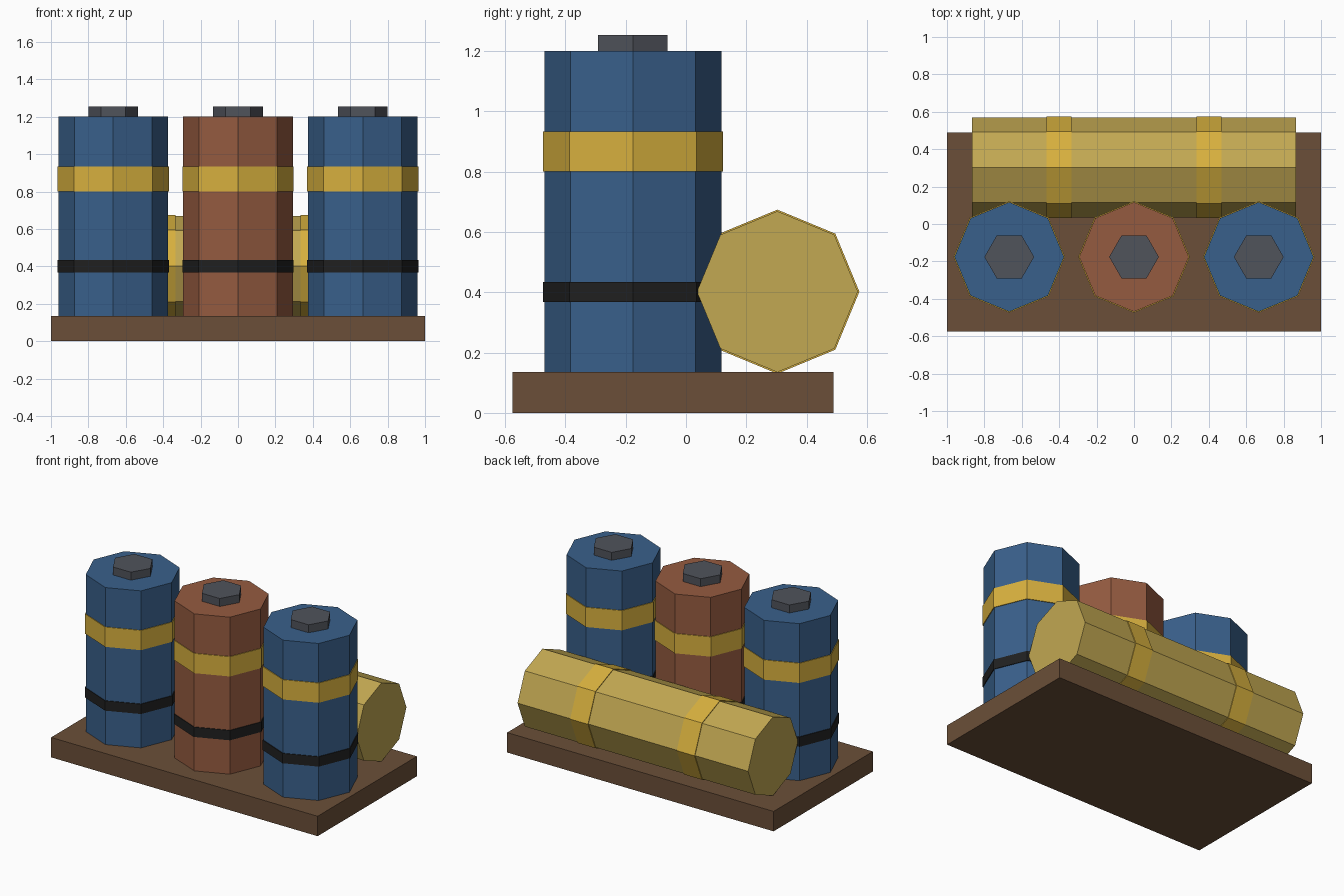
import bpy, bmesh, math
from mathutils import Matrix

if "Cube" in bpy.data.objects:
    bpy.data.objects.remove(bpy.data.objects["Cube"])

def material(name, rgb):
    m = bpy.data.materials.new(name)
    lin = [((c / 255 + 0.055) / 1.055) ** 2.4 if c > 10 else c / 255 / 12.92 for c in rgb]
    m.diffuse_color = (*lin, 1)
    m.use_nodes = True
    m.node_tree.nodes["Principled BSDF"].inputs["Base Color"].default_value = m.diffuse_color
    return m

BLUE = material("drum blue", (57, 96, 139))
RUST = material("drum rust", (149, 91, 64))
TAN = material("drum tan", (194, 168, 82))
YELLOW = material("band yellow", (215, 176, 62))
BLACK = material("band black", (32, 32, 32))
GREY = material("cap grey", (80, 83, 91))
WOOD = material("pallet brown", (107, 79, 56))

def finish(bm, name, mat):
    me = bpy.data.meshes.new(name)
    bm.to_mesh(me)
    bm.free()
    me.materials.append(mat)
    ob = bpy.data.objects.new(name, me)
    bpy.context.collection.objects.link(ob)
    return ob

def prism(name, mat, sides, r, lo, hi, a, b, along_x=False):
    """Prism with a corner on each axis, from lo to hi along z at (x=a, y=b),
    or along x at (y=a, z=b)."""
    bm = bmesh.new()
    rings = []
    for h in (lo, hi):
        ring = []
        for i in range(sides):
            t = 2 * math.pi * i / sides
            u, v = a + r * math.cos(t), b + r * math.sin(t)
            ring.append(bm.verts.new((h, u, v) if along_x else (u, v, h)))
        rings.append(ring)
    for i in range(sides):
        j = (i + 1) % sides
        bm.faces.new((rings[0][i], rings[0][j], rings[1][j], rings[1][i]))
    bm.faces.new(rings[0][::-1])
    bm.faces.new(rings[1])
    bmesh.ops.recalc_face_normals(bm, faces=bm.faces)
    return finish(bm, name, mat)

# Pallet slab
bm = bmesh.new()
bmesh.ops.create_cube(bm, size=1, matrix=Matrix.Translation((0, -0.043, 0.0675))
                      @ Matrix.Diagonal((2, 1.064, 0.135, 1)))
finish(bm, "pallet", WOOD)

# Three standing drums with two bands and a hexagonal cap
for side, x, mat in (("left", -0.667, BLUE), ("middle", 0, RUST), ("right", 0.667, BLUE)):
    y = -0.176
    prism(side + "_drum", mat, 8, 0.293, 0.135, 1.2, x, y)
    prism(side + "_upper_band", YELLOW, 8, 0.298, 0.8, 0.934, x, y)
    prism(side + "_lower_band", BLACK, 8, 0.298, 0.367, 0.434, x, y)
    prism(side + "_cap", GREY, 6, 0.133, 1.19, 1.254, x, y)

# Drum lying on its side behind, with two bands
prism("lying_drum", TAN, 8, 0.267, -0.865, 0.865, 0.303, 0.402, True)
for side, x in (("left", -0.4), ("right", 0.4)):
    prism("lying_band_" + side, YELLOW, 8, 0.272, x - 0.067, x + 0.067, 0.303, 0.402, True)
